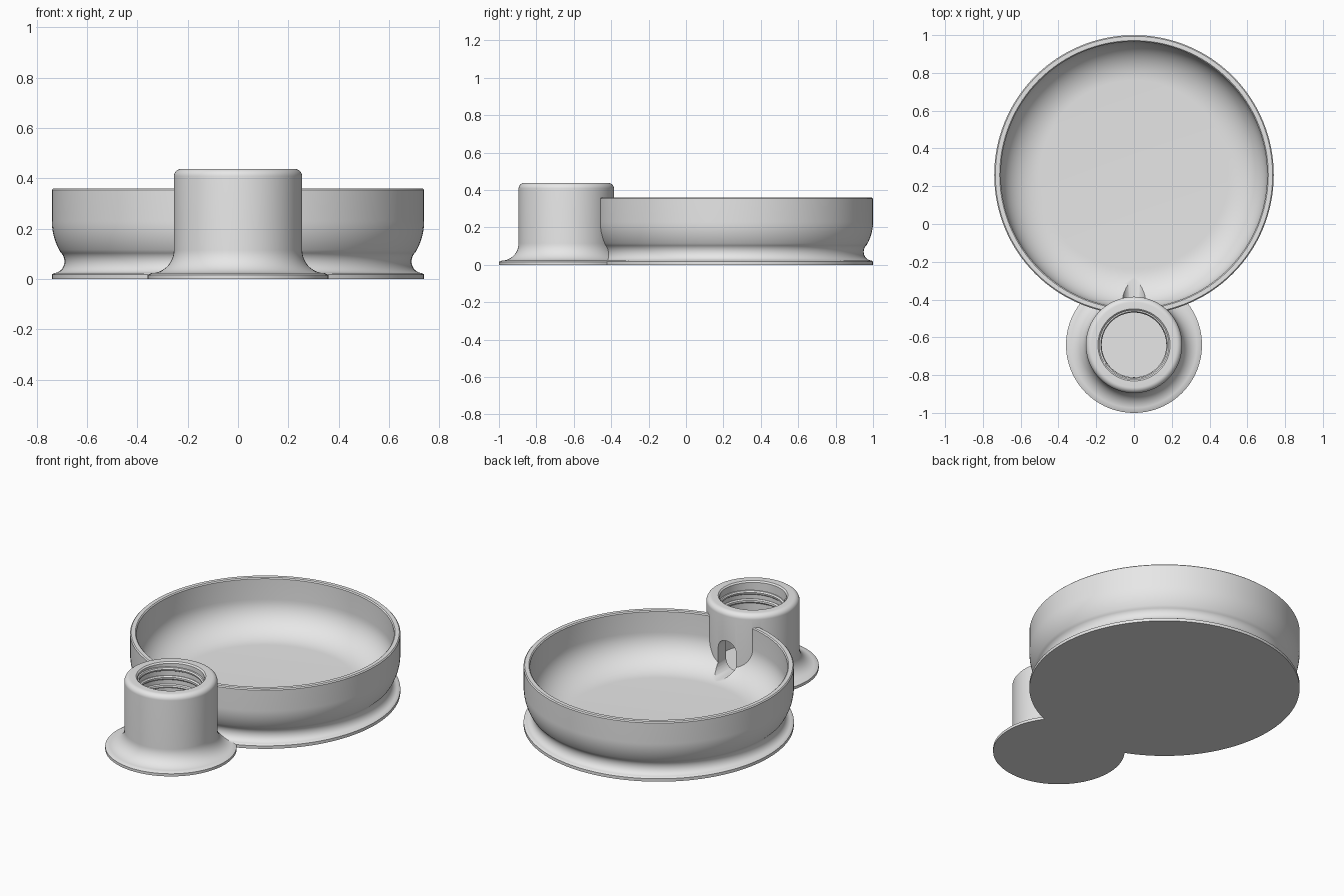
import bpy, bmesh
from math import cos, sin, pi, radians, tau
from mathutils import Vector

cube = bpy.data.objects.get("Cube")
if cube:
    bpy.data.objects.remove(cube, do_unlink=True)

GREY = (0.8, 0.8, 0.8, 1.0)
mat = bpy.data.materials.new("plain_grey")
mat.use_nodes = True
mat.diffuse_color = GREY
for node in mat.node_tree.nodes:
    if node.type == 'BSDF_PRINCIPLED':
        node.inputs["Base Color"].default_value = GREY

BOWL_Y, HOLDER_Y = 0.26, -0.64


def arc(cx, cz, rx, rz, start, end, n=12):
    """Points along an elliptical arc, angles in degrees."""
    angles = [radians(start + (end - start) * i / n) for i in range(n + 1)]
    return [(cx + rx * cos(a), cz + rz * sin(a)) for a in angles]


def add_object(name, bm):
    bmesh.ops.recalc_face_normals(bm, faces=bm.faces)
    mesh = bpy.data.meshes.new(name)
    bm.to_mesh(mesh)
    bm.free()
    mesh.materials.append(mat)
    obj = bpy.data.objects.new(name, mesh)
    bpy.context.collection.objects.link(obj)
    return obj


def lathe(name, profile, y, steps):
    """Turn an (r, z) profile around a vertical axis at the given y."""
    bm = bmesh.new()
    verts = [bm.verts.new((r, y, z)) for r, z in profile]
    edges = [bm.edges.new(pair) for pair in zip(verts, verts[1:])]
    bmesh.ops.spin(bm, geom=verts + edges, cent=(0, y, 0), axis=(0, 0, 1),
                   angle=tau, steps=steps, use_duplicate=False)
    bmesh.ops.remove_doubles(bm, verts=bm.verts, dist=0.0001)
    return add_object(name, bm)


def activate(obj):
    bpy.ops.object.select_all(action='DESELECT')
    obj.select_set(True)
    bpy.context.view_layer.objects.active = obj


def combine(target, tool, operation):
    """Apply a boolean and remove the tool object."""
    tool.hide_render = True
    mod = target.modifiers.new("combine", 'BOOLEAN')
    mod.operation = operation
    mod.solver = 'EXACT'
    mod.object = tool
    activate(target)
    bpy.ops.object.modifier_apply(modifier=mod.name)
    bpy.data.objects.remove(tool, do_unlink=True)


# Shallow bowl with a waisted foot
bowl_profile = (
    [(0, 0), (0.74, 0), (0.74, 0.018)]
    + arc(0.73, 0.07, 0.04, 0.046, -90, -225)
    + arc(0.5, 0.23, 0.24, 0.24, -31, 0)
    + [(0.74, 0.354), (0.734, 0.36), (0.711, 0.36), (0.705, 0.354)]
    + arc(0.5, 0.23, 0.205, 0.18, 0, -90, 16)
    + [(0, 0.05)])
dish = lathe("bowl_and_bottle_holder", bowl_profile, BOWL_Y, 128)

# Bottle holder with a flared foot and rounded top
holder_profile = (
    [(0, 0), (0.36, 0), (0.36, 0.016)]
    + arc(0.345, 0.115, 0.09, 0.092, -90, -180)
    + arc(0.225, 0.408, 0.03, 0.03, 0, 90, 8)
    + [(0, 0.438)])
combine(dish, lathe("holder_body", holder_profile, HOLDER_Y, 96), 'UNION')

# Bottle socket
socket_profile = [(0, 0.05), (0.183, 0.05), (0.183, 0.43), (0.2, 0.447), (0.2, 0.6), (0, 0.6)]
combine(dish, lathe("socket_cutter", socket_profile, HOLDER_Y, 96), 'DIFFERENCE')

# Round-ended water slot from the socket into the bowl
bm = bmesh.new()
outline = arc(0, 0.2, 0.06, 0.06, 0, 180) + arc(0, 0.116, 0.06, 0.06, 180, 360)
face = bm.faces.new([bm.verts.new((x, HOLDER_Y, z)) for x, z in outline])
side = bmesh.ops.extrude_face_region(bm, geom=[face])
moved = [v for v in side["geom"] if isinstance(v, bmesh.types.BMVert)]
bmesh.ops.translate(bm, verts=moved, vec=Vector((0, 0.42, 0)))
combine(dish, add_object("slot_cutter", bm), 'DIFFERENCE')

activate(dish)
bpy.ops.object.shade_smooth_by_angle(angle=radians(30))

# Screw thread inside the socket
turns, per_turn, pitch = 2.6, 64, 0.052
count = int(turns * per_turn)
curve = bpy.data.curves.new("socket_thread", 'CURVE')
curve.dimensions = '3D'
curve.bevel_depth = 0.013
curve.bevel_resolution = 2
curve.use_fill_caps = True
spline = curve.splines.new('POLY')
spline.points.add(count)
for i, point in enumerate(spline.points):
    a = tau * i / per_turn
    point.co = (0.184 * cos(a), HOLDER_Y + 0.184 * sin(a), 0.275 + pitch * i / per_turn, 1)
thread = bpy.data.objects.new("socket_thread", curve)
bpy.context.collection.objects.link(thread)
curve.materials.append(mat)
activate(thread)
bpy.ops.object.convert(target='MESH')
bpy.ops.object.shade_smooth_by_angle(angle=radians(40))
